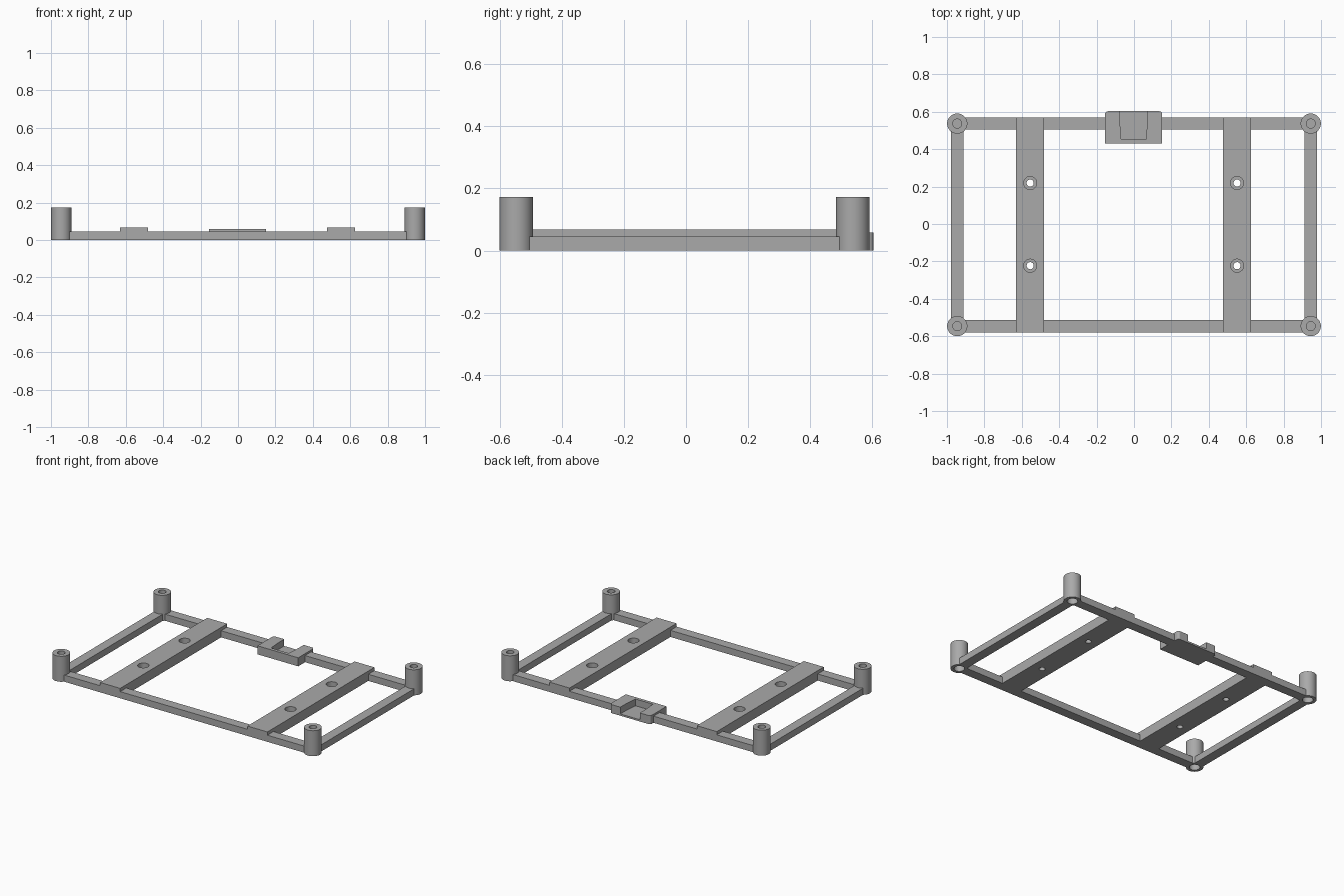
import bpy, bmesh, math

if "Cube" in bpy.data.objects:
    bpy.data.objects.remove(bpy.data.objects["Cube"])

grey = bpy.data.materials.new("light grey plastic")
grey.diffuse_color = (0.40, 0.40, 0.40, 1)
grey.use_nodes = True
grey.node_tree.nodes["Principled BSDF"].inputs["Base Color"].default_value = grey.diffuse_color

POST_X, POST_Y = 0.945, (-0.546, 0.537)
RAIL_H, HALF_W = 0.045, 0.0328


def finish(name, bm, hide=False):
    bmesh.ops.recalc_face_normals(bm, faces=bm.faces[:])
    me = bpy.data.meshes.new(name)
    bm.to_mesh(me)
    bm.free()
    me.materials.append(grey)
    ob = bpy.data.objects.new(name, me)
    bpy.context.collection.objects.link(ob)
    ob.hide_render = hide
    return ob


def prism(name, pts, z0, z1, hide=False):
    """Extrude an xy outline from z0 to z1."""
    bm = bmesh.new()
    face = bm.faces.new([bm.verts.new((x, y, z0)) for x, y in pts])
    ext = bmesh.ops.extrude_face_region(bm, geom=[face])["geom"]
    bmesh.ops.translate(bm, vec=(0, 0, z1 - z0),
                        verts=[v for v in ext if isinstance(v, bmesh.types.BMVert)])
    return finish(name, bm, hide)


def box(name, x0, x1, y0, y1, z0, z1, hide=False):
    return prism(name, [(x0, y0), (x1, y0), (x1, y1), (x0, y1)], z0, z1, hide)


def lathe(name, profile, x, y, seg=48, hide=False):
    """Revolve an (r, z) profile around a vertical axis at x, y."""
    bm = bmesh.new()
    vs = [bm.verts.new((r, 0, z)) for r, z in profile]
    es = [bm.edges.new(p) for p in zip(vs, vs[1:])]
    bmesh.ops.spin(bm, geom=vs + es, cent=(0, 0, 0), axis=(0, 0, 1),
                   angle=2 * math.pi, steps=seg)
    bmesh.ops.remove_doubles(bm, verts=bm.verts[:], dist=1e-5)
    bmesh.ops.translate(bm, verts=bm.verts[:], vec=(x, y, 0))
    return finish(name, bm, hide)


def cut(ob, cutter):
    m = ob.modifiers.new("cut", 'BOOLEAN')
    m.operation, m.solver, m.object = 'DIFFERENCE', 'EXACT', cutter
    cutter.hide_set(True)


def smooth(ob):
    bpy.ops.object.select_all(action='DESELECT')
    bpy.context.view_layer.objects.active = ob
    ob.select_set(True)
    bpy.ops.object.shade_smooth_by_angle(angle=math.radians(30))


# Corner posts: screw hole from the top, wider recess from below
post = [(0, 0.065), (0.033, 0.065), (0.033, 0), (0.054, 0), (0.054, 0.173),
        (0.024, 0.173), (0.024, 0.07), (0, 0.07)]
for side, sx in (("left", -1), ("right", 1)):
    for end, y in zip(("front", "back"), POST_Y):
        smooth(lathe(f"{side}_{end}_post", post, sx * POST_X, y))

    # Side rails between the posts
    box(f"{side}_rail", sx * POST_X - HALF_W, sx * POST_X + HALF_W,
        POST_Y[0] + 0.041, POST_Y[1] - 0.041, 0, RAIL_H)

# Front and back rails, in lengths between posts, crossbars and the port block
edge = POST_X - 0.041
outer = [(-edge, -0.63), (0.476, -0.48), (0.626, edge)]
runs = {"front": [outer[0], (-0.48, 0.476), outer[2]],
        "back": [outer[0], (-0.48, -0.155), (0.151, 0.476), outer[2]]}
for (end, spans), y in zip(runs.items(), POST_Y):
    for i, (x0, x1) in enumerate(spans):
        box(f"{end}_rail_{i + 1}", x0, x1, y - HALF_W, y + HALF_W, 0, RAIL_H)

# Raised crossbars with counterbored screw holes
hole = [(0, -0.02), (0.019, -0.02), (0.019, 0.03), (0.035, 0.03), (0.035, 0.1), (0, 0.1)]
for side, x0, x1 in (("left", -0.63, -0.48), ("right", 0.476, 0.626)):
    bar = box(f"{side}_crossbar", x0, x1, POST_Y[0] - HALF_W, POST_Y[1] + HALF_W, 0, 0.067)
    for y in (-0.223, 0.219):
        cut(bar, lathe("screw_hole_cutter", hole, (x0 + x1) / 2, y, 32, True))

# Port block with rounded back corners
cx, half, r = -0.002, 0.153, 0.016
outline = [(cx - half, 0.43), (cx + half, 0.43)]
for sx, a0 in ((1, 0), (-1, 90)):
    for k in range(5):
        a = math.radians(a0 + k * 22.5)
        outline.append((cx + sx * (half - r) + r * math.cos(a), 0.587 + r * math.sin(a)))
block = prism("port_block", outline, 0, 0.058)

# Tapered port recess, open at the back
recess = [(cx - 0.066, 0.452), (cx + 0.066, 0.452), (cx + 0.073, 0.54),
          (cx + 0.073, 0.65), (cx - 0.073, 0.65), (cx - 0.073, 0.54)]
cut(block, prism("port_recess_cutter", recess, 0.012, 0.1, True))
